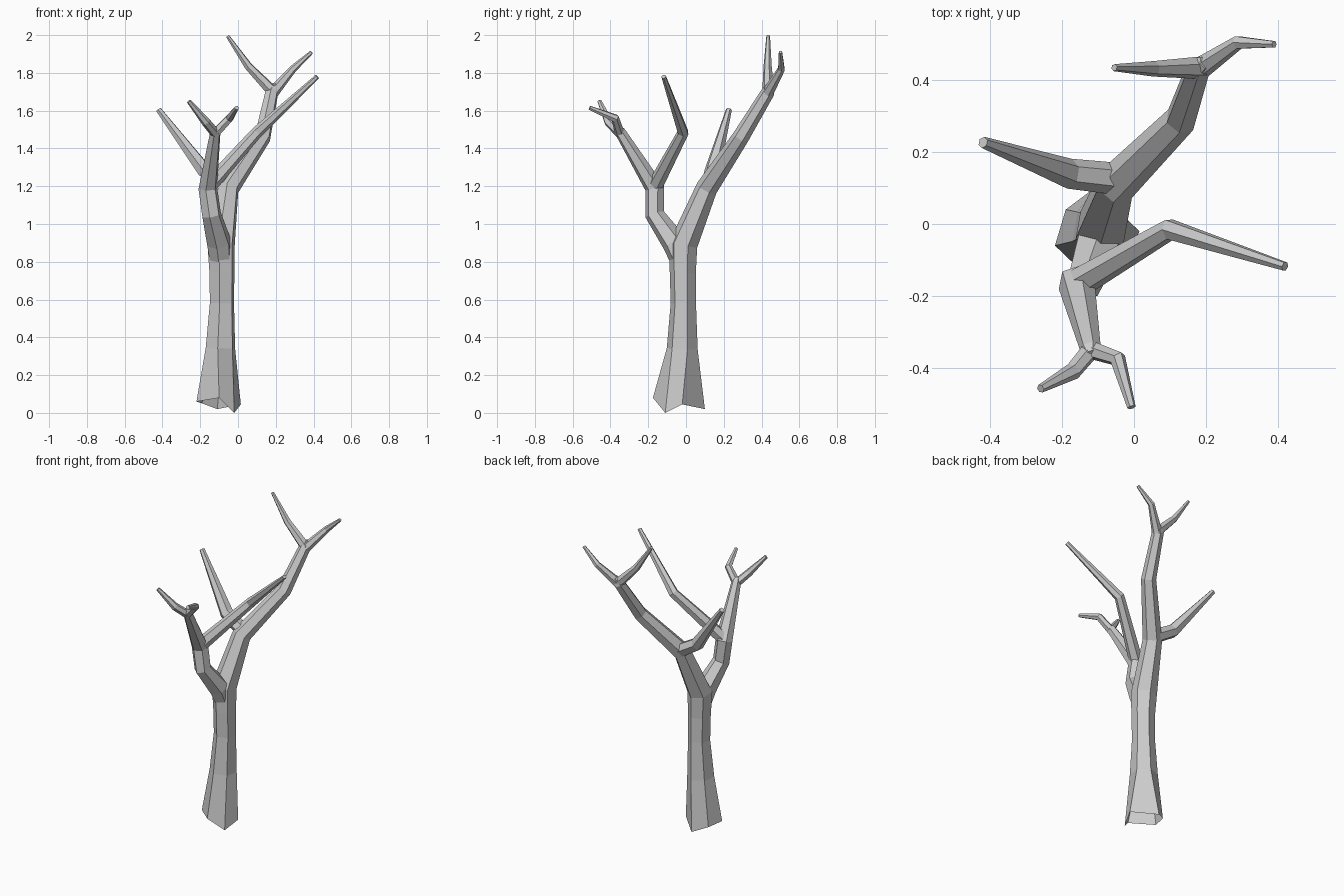
import bpy, bmesh, math
from mathutils import Vector

SIDES = 6


def limb(name, nodes, base=None, phase=20):
    """Low-poly tapering tube through (x, y, z, radius) nodes; base = explicit open first ring."""
    pts = [Vector(n[:3]) for n in nodes]
    bm = bmesh.new()
    rings = []
    u = Vector((1, 0, 0))
    prev = None
    for i, p in enumerate(pts):
        a = (p - pts[i - 1]).normalized() if i else None
        b = (pts[i + 1] - p).normalized() if i < len(pts) - 1 else None
        t = ((a or b) + (b or a)).normalized()
        if prev is None:
            if abs(t.x) > 0.9:
                u = Vector((0, 1, 0))
        else:
            u = prev.rotation_difference(t) @ u
        u = (u - t * u.dot(t)).normalized()
        v = t.cross(u)
        prev = t
        ring = []
        for k in range(SIDES):
            ang = math.radians(phase + 360 / SIDES * k)
            co = p + (u * math.cos(ang) + v * math.sin(ang)) * nodes[i][3]
            if base and i == 0:
                co = base[k]
            ring.append(bm.verts.new(co))
        rings.append(ring)
    for r0, r1 in zip(rings, rings[1:]):
        for k in range(SIDES):
            j = (k + 1) % SIDES
            bm.faces.new((r0[k], r0[j], r1[j], r1[k]))
    bm.faces.new(rings[-1])
    if not base:
        bm.faces.new(rings[0][::-1])
    bm.normal_update()
    me = bpy.data.meshes.new(name)
    bm.to_mesh(me)
    bm.free()
    ob = bpy.data.objects.new(name, me)
    bpy.context.collection.objects.link(ob)
    return ob


# Trunk flaring to an uneven open root ring, carrying on into the rear limb
roots = [(0.015, -0.02, 0.045), (-0.11, 0.10, 0.02), (-0.19, 0.04, 0.05),
         (-0.22, -0.06, 0.06), (-0.10, -0.175, 0.08), (-0.02, -0.11, 0.0)]
limb("trunk", [(-0.10, -0.035, 0.04, 0.13), (-0.093, -0.02, 0.34, 0.083),
               (-0.085, -0.014, 0.58, 0.068), (-0.085, -0.017, 0.74, 0.07),
               (-0.09, -0.015, 0.89, 0.077), (-0.05, 0.11, 1.19, 0.058),
               (0.13, 0.29, 1.46, 0.045), (0.18, 0.435, 1.70, 0.036),
               (0.20, 0.45, 1.735, 0.02)], base=roots)

# Twigs at the tip of the rear limb
limb("rear_twig_right", [(0.18, 0.43, 1.69, 0.032), (0.29, 0.505, 1.82, 0.02),
                         (0.39, 0.50, 1.91, 0.01)])
limb("rear_twig_left", [(0.185, 0.435, 1.70, 0.032), (0.055, 0.432, 1.835, 0.022),
                        (-0.055, 0.435, 1.995, 0.01)])

# Side branch reaching left from the rear limb
limb("left_branch", [(-0.04, 0.125, 1.20, 0.045), (-0.18, 0.14, 1.285, 0.042),
                     (-0.42, 0.227, 1.605, 0.016)])

# Front limb leaving the trunk fork
limb("front_limb", [(-0.09, -0.02, 0.80, 0.06), (-0.10, -0.06, 0.90, 0.067),
                    (-0.14, -0.165, 1.05, 0.052), (-0.16, -0.165, 1.19, 0.052),
                    (-0.12, -0.35, 1.49, 0.029), (-0.117, -0.365, 1.51, 0.018)])

# Long branch sweeping right from the front limb
limb("right_branch", [(-0.155, -0.165, 1.20, 0.042), (0.10, -0.015, 1.485, 0.031),
                      (0.42, -0.118, 1.78, 0.013)])

# Twigs at the tip of the front limb
limb("front_twig_left", [(-0.12, -0.35, 1.48, 0.026), (-0.17, -0.41, 1.54, 0.024),
                         (-0.26, -0.458, 1.65, 0.012)])
limb("front_twig_right", [(-0.12, -0.35, 1.48, 0.026), (-0.045, -0.375, 1.56, 0.023),
                          (-0.007, -0.51, 1.615, 0.012)])
